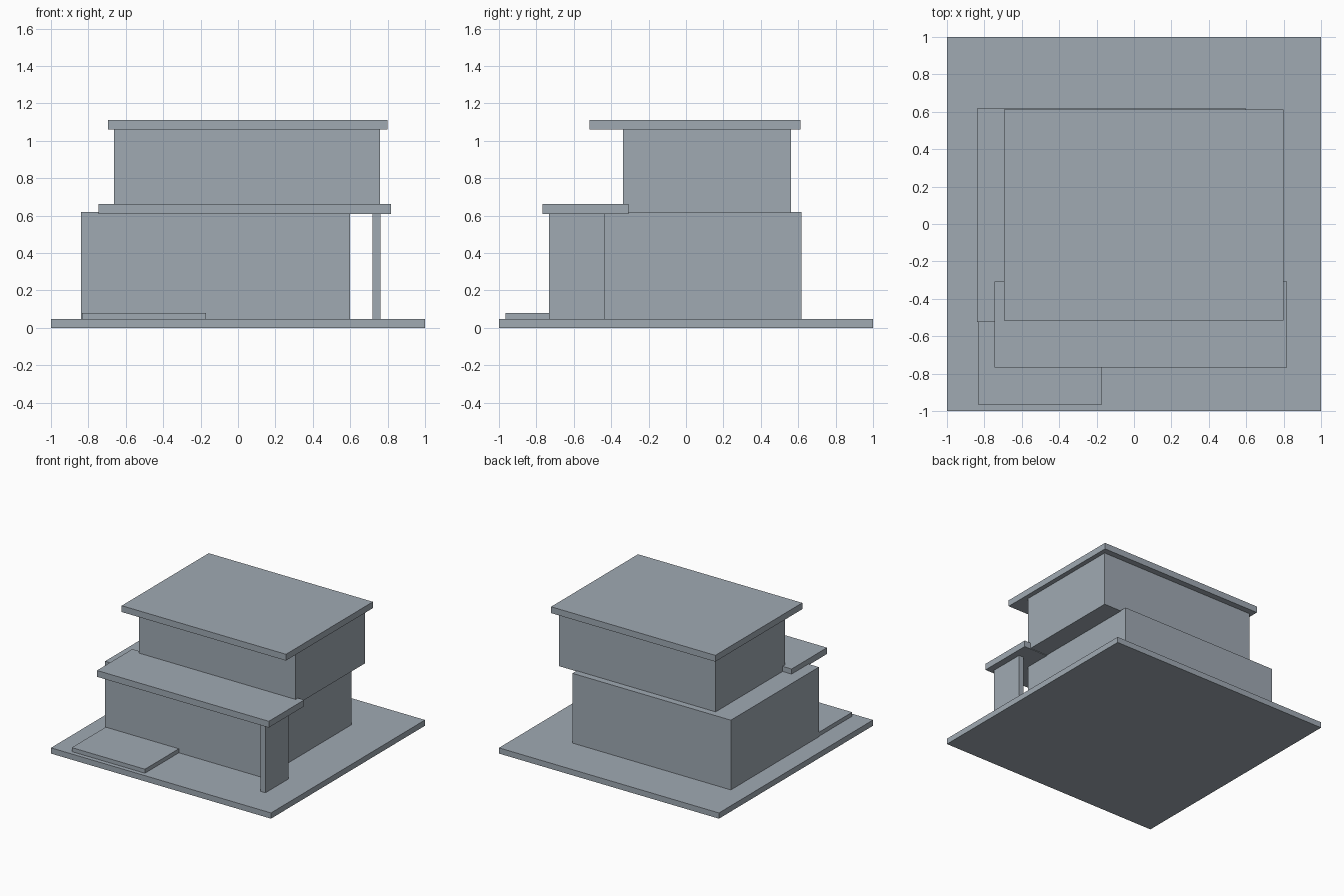
import bpy
from mathutils import Vector

cube = bpy.data.objects.get("Cube")
if cube:
    bpy.data.objects.remove(cube, do_unlink=True)

# Single blue-grey finish
grey = bpy.data.materials.new("blue_grey")
grey.use_nodes = True
colour = (0.35, 0.40, 0.45, 1)
grey.diffuse_color = colour
grey.node_tree.nodes["Principled BSDF"].inputs["Base Color"].default_value = colour


def box(name, x, y, z):
    """Add a box spanning the given (low, high) ranges."""
    low, high = (Vector(corner) for corner in zip(x, y, z))
    bpy.ops.mesh.primitive_cube_add(size=1, location=(low + high) / 2)
    part = bpy.context.object
    part.name = name
    part.scale = high - low
    bpy.ops.object.transform_apply(location=False, rotation=False, scale=True)
    part.data.materials.append(grey)
    return part


# Heights shared between stacked parts
ground = 0.047
lower_top = 0.62
canopy_bottom = 0.61
roof_bottom = 1.06

# Ground slab and front terrace
box("ground_slab", (-1, 1), (-1, 1), (0, ground))
box("terrace", (-0.835, -0.17), (-0.965, -0.5), (ground, 0.08))

# Ground floor
box("lower_storey", (-0.84, 0.6), (-0.525, 0.617), (ground, lower_top))

# Porch canopy with its supporting wall
box("porch_canopy", (-0.745, 0.817), (-0.767, -0.307), (canopy_bottom, 0.662))
box("porch_wall", (0.718, 0.763), (-0.733, -0.437), (ground, canopy_bottom))

# Upper floor, overhanging the ground floor on its left
box("upper_storey", (-0.663, 0.76), (-0.337, 0.562), (0.615, roof_bottom))
box("roof_slab", (-0.695, 0.798), (-0.517, 0.612), (roof_bottom, 1.112))
